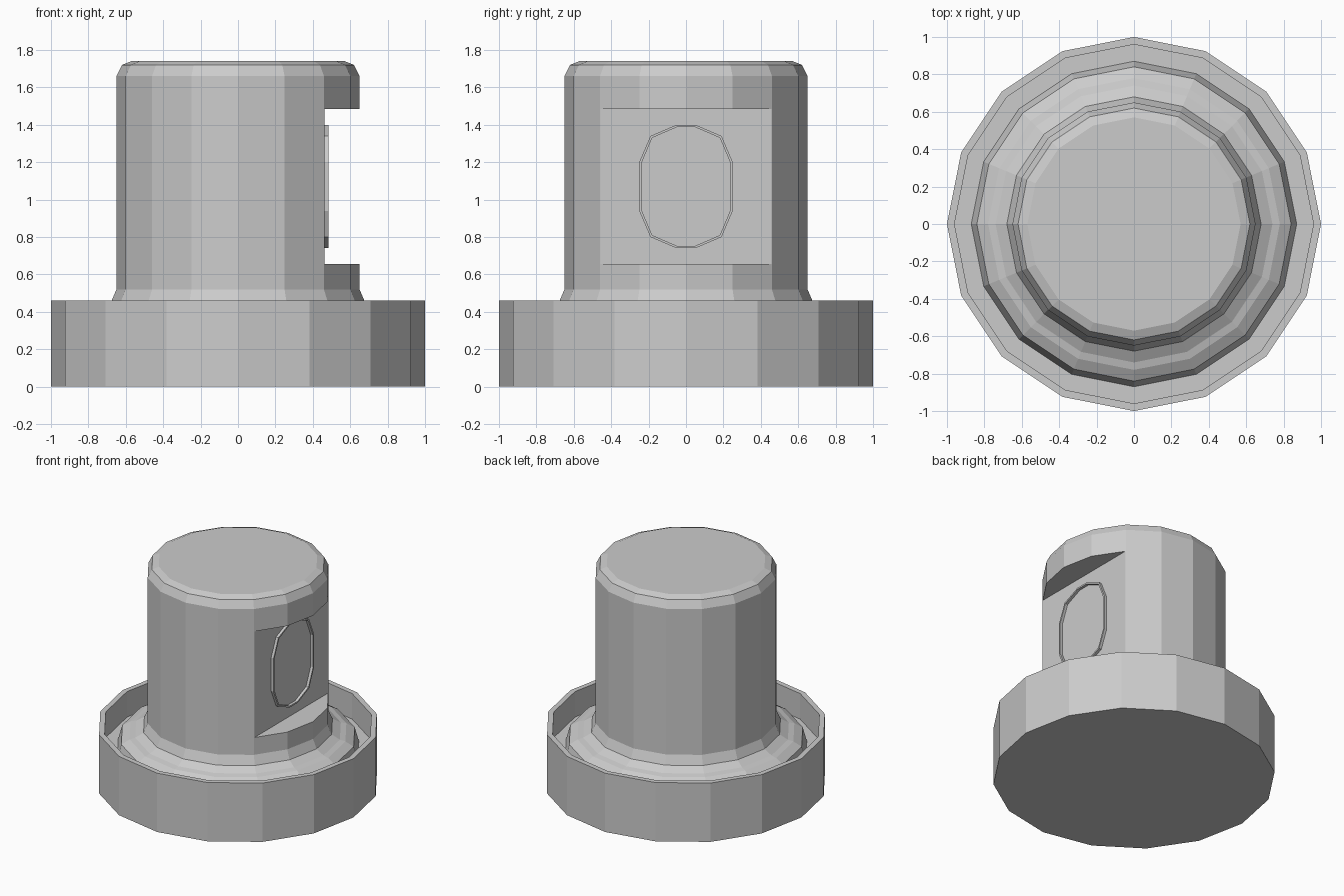
import bpy, bmesh
from math import cos, sin, pi

if "Cube" in bpy.data.objects:
    bpy.data.objects.remove(bpy.data.objects["Cube"])

SIDES = 16


def make_object(name, bm):
    bmesh.ops.recalc_face_normals(bm, faces=bm.faces)
    mesh = bpy.data.meshes.new(name)
    bm.to_mesh(mesh)
    bm.free()
    obj = bpy.data.objects.new(name, mesh)
    bpy.context.collection.objects.link(obj)
    return obj


def bridge(bm, a, b):
    n = len(a)
    for i in range(n):
        j = (i + 1) % n
        bm.faces.new((a[i], a[j], b[j], b[i]))


def lathe(name, profile):
    bm = bmesh.new()
    rings = [[bm.verts.new((r * cos(2 * pi * i / SIDES), r * sin(2 * pi * i / SIDES), z))
              for i in range(SIDES)] for r, z in profile]
    for a, b in zip(rings, rings[1:]):
        bridge(bm, a, b)
    bm.faces.new(rings[0])
    bm.faces.new(rings[-1])
    return make_object(name, bm)


# Base cup with gutter, stepped collar and bevelled post
post = lathe("base_and_post", [
    (1.0, 0), (1.0, 0.46), (0.96, 0.46), (0.96, 0.26), (0.87, 0.26),
    (0.84, 0.37), (0.78, 0.405), (0.74, 0.415), (0.68, 0.45),
    (0.65, 0.52), (0.65, 1.66), (0.62, 1.72), (0.57, 1.74)])

# Flat notch cut in the right side
bm = bmesh.new()
bmesh.ops.create_cube(bm, size=1)
for v in bm.verts:
    v.co.x = 0.462 if v.co.x < 0 else 0.9
    v.co.y *= 1.4
    v.co.z = 0.655 if v.co.z < 0 else 1.485
cutter = make_object("notch_cutter", bm)
cutter.hide_render = True
cutter.hide_viewport = True
cut = post.modifiers.new("notch", 'BOOLEAN')
cut.operation = 'DIFFERENCE'
cut.solver = 'EXACT'
cut.object = cutter

# Thin raised oval frame on the notch face
quarter = [(0.25, 0.13), (0.19, 0.27), (0.05, 0.33)]
half = quarter + [(-y, z) for y, z in reversed(quarter)]
oval = half + [(-y, -z) for y, z in half]
bm = bmesh.new()


def loop(x, inset):
    return [bm.verts.new((x, y * (1 - inset / 0.25), 1.07 + z * (1 - inset / 0.33)))
            for y, z in oval]


loops = [loop(0.458, 0), loop(0.483, 0), loop(0.483, 0.012), loop(0.458, 0.012)]
for k in range(4):
    bridge(bm, loops[k], loops[(k + 1) % 4])
make_object("oval_frame", bm)
